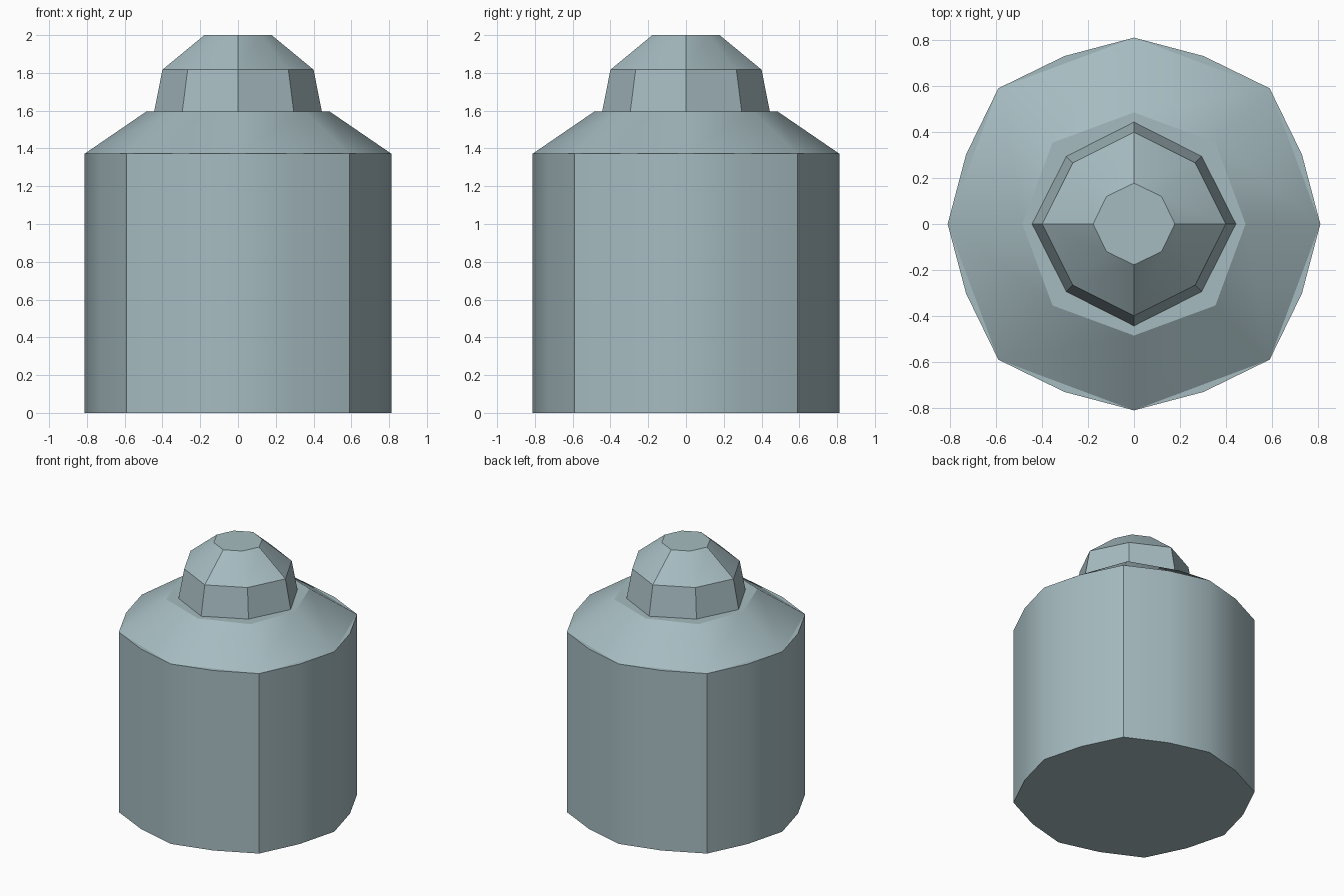
import bpy
import bmesh
from math import sin, cos, radians, tau

if "Cube" in bpy.data.objects:
    bpy.data.objects.remove(bpy.data.objects["Cube"], do_unlink=True)

# Single flat colour
paint = bpy.data.materials.new("pale_blue_grey")
paint.use_nodes = True
color = (0.38, 0.50, 0.53, 1)
paint.diffuse_color = color
paint.node_tree.nodes["Principled BSDF"].inputs["Base Color"].default_value = color


def stack(name, sides, rings, bottom=False):
    """Loft rings of (z, repeating radii) into a faceted, capped solid."""
    bm = bmesh.new()
    loops = []
    for z, radii in rings:
        loop = []
        for i in range(sides):
            a, r = tau * i / sides, radii[i % len(radii)]
            loop.append(bm.verts.new((r * cos(a), r * sin(a), z)))
        loops.append(loop)
    for low, high in zip(loops, loops[1:]):
        for i in range(sides):
            j = (i + 1) % sides
            bm.faces.new((low[i], low[j], high[j], high[i]))
    bm.faces.new(loops[-1])
    if bottom:
        bm.faces.new(loops[0][::-1])
    mesh = bpy.data.meshes.new(name)
    bm.to_mesh(mesh)
    bm.free()
    mesh.materials.append(paint)
    obj = bpy.data.objects.new(name, mesh)
    bpy.context.collection.objects.link(obj)
    bpy.ops.object.select_all(action="DESELECT")
    obj.select_set(True)
    bpy.context.view_layer.objects.active = obj
    bpy.ops.object.shade_smooth_by_angle(angle=radians(30))
    return obj


# Drum with slightly uneven sides
drum = (0.812, 0.792, 0.836, 0.792)
stack("body", 16, [(0, drum), (1.372, drum)], bottom=True)

# Sloping shoulder, leaving thin ledges on the drum
stack("shoulder", 8, [(1.372, (0.812, 0.836)), (1.595, (0.486, 0.502))])

# Faceted cap
stack("cap", 8, [(1.595, (0.444, 0.417)),
                 (1.817, (0.40, 0.377)),
                 (2.0, (0.178, 0.17))])
